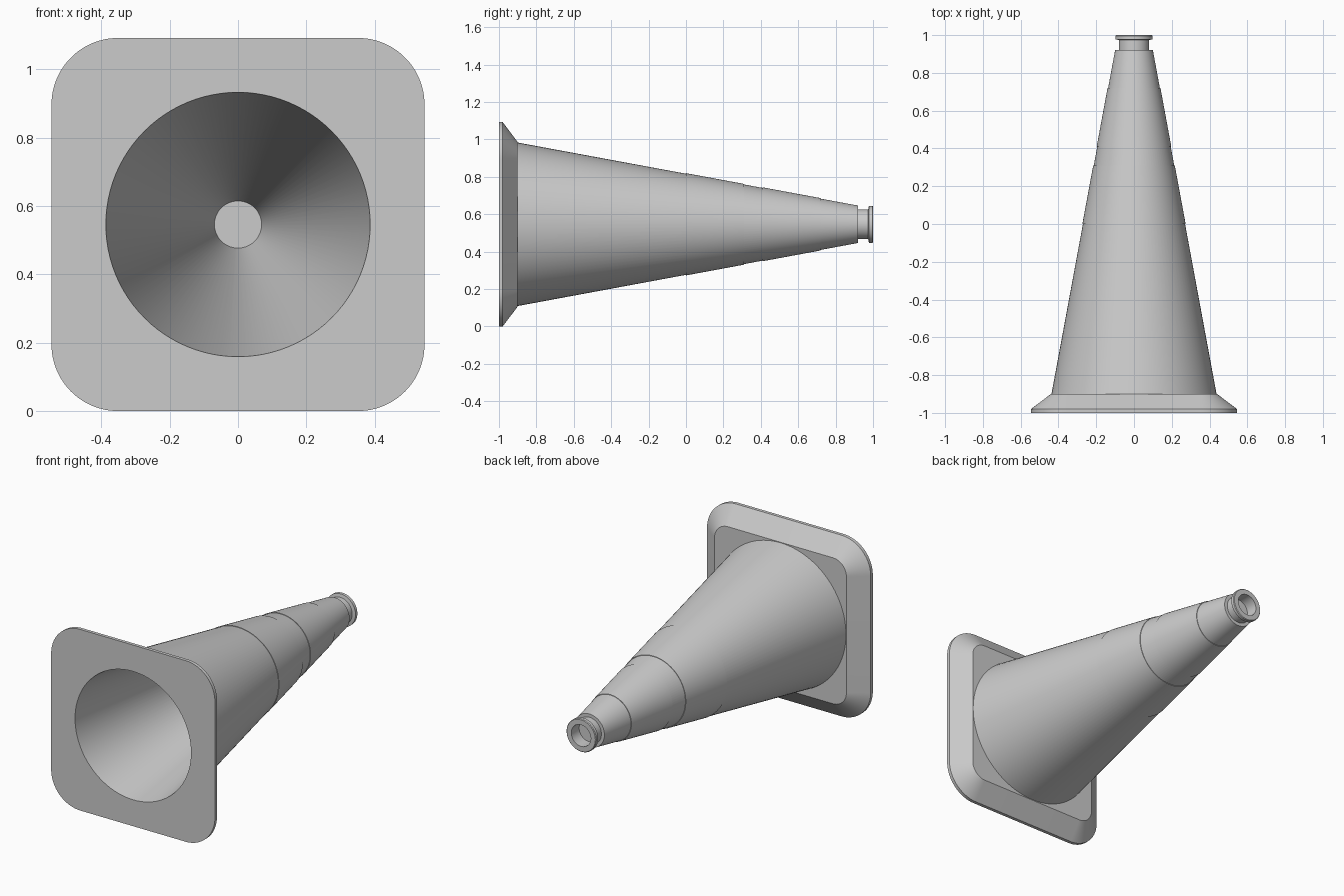
import bpy, bmesh, math

cube = bpy.data.objects.get("Cube")
if cube:
    bpy.data.objects.remove(cube, do_unlink=True)

AXIS_Z = 0.546      # height of the cone's lying axis
CORNER_STEPS = 24   # segments per quarter turn

grey = bpy.data.materials.new("plain_grey")
grey.use_nodes = True
grey.diffuse_color = (0.6, 0.6, 0.6, 1)
grey.node_tree.nodes["Principled BSDF"].inputs["Base Color"].default_value = (0.6, 0.6, 0.6, 1)


def outline(bm, y, half, corner):
    """Rounded square across the axis; corner == half gives a circle."""
    verts = []
    for quarter in range(4):
        mid = math.radians(45 + 90 * quarter)
        cx = math.copysign(half - corner, math.cos(mid))
        cz = math.copysign(half - corner, math.sin(mid))
        for i in range(CORNER_STEPS + 1):
            a = math.pi / 2 * (quarter + i / CORNER_STEPS)
            verts.append(bm.verts.new((cx + corner * math.cos(a), y,
                                       AXIS_Z + cz + corner * math.sin(a))))
    return verts


def loft(name, sections, closed=False):
    """Skin sections (y, half size, optional corner radius); cap or close the ends."""
    bm = bmesh.new()
    loops = [outline(bm, s[0], s[1], s[2] if len(s) > 2 else s[1]) for s in sections]
    pairs = list(zip(loops, loops[1:]))
    if closed:
        pairs.append((loops[-1], loops[0]))
    for a, b in pairs:
        for i in range(len(a)):
            j = (i + 1) % len(a)
            bm.faces.new((a[i], a[j], b[j], b[i]))
    if not closed:
        bm.faces.new(loops[0])
        bm.faces.new(loops[-1])
    bmesh.ops.remove_doubles(bm, verts=bm.verts, dist=0.00005)
    bmesh.ops.recalc_face_normals(bm, faces=bm.faces)
    mesh = bpy.data.meshes.new(name)
    bm.to_mesh(mesh)
    bm.free()
    mesh.materials.append(grey)
    obj = bpy.data.objects.new(name, mesh)
    bpy.context.collection.objects.link(obj)
    bpy.ops.object.select_all(action="DESELECT")
    obj.select_set(True)
    bpy.context.view_layer.objects.active = obj
    bpy.ops.object.shade_smooth_by_angle(angle=math.radians(30))
    return obj


def cone_radius(y):
    return 0.437 + (0.1 - 0.437) * (y + 0.9) / 1.82


# Square foot with rounded corners and a sloping rim
loft("base_plate", [(-1, 0.389), (-1, 0.546, 0.195), (-0.98, 0.546, 0.195),
                    (-0.9, 0.44, 0.09), (-0.9, 0.4)], closed=True)

# Hollow cone, blind at the narrow end
loft("cone_body", [(0.89, 0.069), (-1, 0.387), (-1, 0.389),
                   (-0.9, cone_radius(-0.9)), (0.92, cone_radius(0.92))])

# Two thin sleeves around the cone
for name, start in (("lower_band", 0.0), ("upper_band", 0.41)):
    end = start + 0.31
    loft(name, [(start, cone_radius(start) - 0.01), (start, cone_radius(start) + 0.003),
                (end, cone_radius(end) + 0.003), (end, cone_radius(end) - 0.01)], closed=True)

# Neck and flange at the tip, with a blind hole
loft("tip_collar", [(0.91, 0.08), (0.974, 0.08), (0.978, 0.099), (0.996, 0.099),
                    (1, 0.095), (1, 0.065), (0.925, 0.065)])
